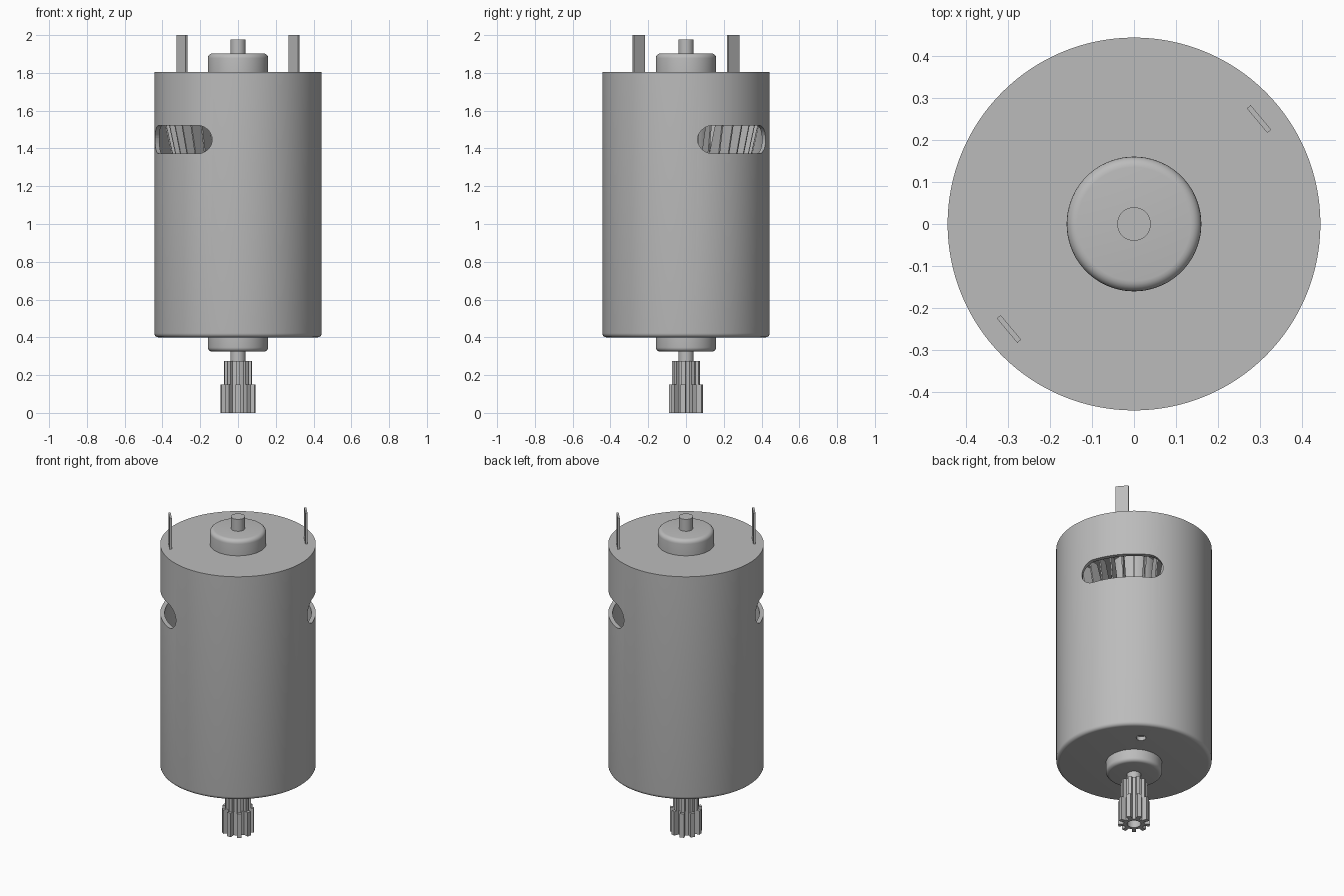
import bpy, bmesh, math
from mathutils import Matrix, Vector

if "Cube" in bpy.data.objects:
    bpy.data.objects.remove(bpy.data.objects["Cube"])

steel = bpy.data.materials.new("plain_grey_metal")
steel.diffuse_color = (0.5, 0.5, 0.5, 1)
steel.use_nodes = True
steel.node_tree.nodes["Principled BSDF"].inputs["Base Color"].default_value = steel.diffuse_color
AXIS = math.radians(40)          # direction shared by vents and terminals


def make(name, bm, smooth=True):
    bmesh.ops.recalc_face_normals(bm, faces=bm.faces[:])
    me = bpy.data.meshes.new(name)
    bm.to_mesh(me)
    bm.free()
    ob = bpy.data.objects.new(name, me)
    bpy.context.collection.objects.link(ob)
    me.materials.append(steel)
    if smooth:
        smooth_object(ob)
    return ob


def smooth_object(ob):
    bpy.ops.object.select_all(action='DESELECT')
    ob.select_set(True)
    bpy.context.view_layer.objects.active = ob
    bpy.ops.object.shade_smooth_by_angle(angle=math.radians(30))


def lathe(name, profile, steps=96, closed=False):
    """Spin (radius, z) points round the z axis."""
    bm = bmesh.new()
    vs = [bm.verts.new((r, 0, z)) for r, z in profile]
    es = [bm.edges.new(p) for p in zip(vs, vs[1:])]
    if closed:
        es.append(bm.edges.new((vs[-1], vs[0])))
    bmesh.ops.spin(bm, geom=vs + es, axis=(0, 0, 1), cent=(0, 0, 0),
                   angle=2 * math.pi, steps=steps)
    bmesh.ops.remove_doubles(bm, verts=bm.verts[:], dist=1e-5)
    return make(name, bm)


def prism(bm, points, vec):
    """Extrude a flat outline along a vector."""
    f = bm.faces.new([bm.verts.new(p) for p in points])
    new = bmesh.ops.extrude_face_region(bm, geom=[f], use_keep_orig=True)["geom"]
    bmesh.ops.translate(bm, vec=vec,
                        verts=[g for g in new if isinstance(g, bmesh.types.BMVert)])


def arc(r, z, rad, a0, a1, n=5):
    return [(r + rad * math.cos(math.radians(a0 + (a1 - a0) * i / n)),
             z + rad * math.sin(math.radians(a0 + (a1 - a0) * i / n))) for i in range(n + 1)]


def cut(target, cutter):
    m = target.modifiers.new("cut", 'BOOLEAN')
    m.operation, m.solver, m.object = 'DIFFERENCE', 'EXACT', cutter
    bpy.context.view_layer.objects.active = target
    bpy.ops.object.modifier_apply(modifier=m.name)
    bpy.data.objects.remove(cutter)


# Hollow can with a rounded lower rim
R, WALL = 0.443, 0.025
can = lathe("motor_can",
            [(0.03, 0.4)] + arc(R - 0.022, 0.422, 0.022, -90, 0) +
            [(R, 1.805), (0.03, 1.805), (0.03, 1.78), (R - WALL, 1.78),
             (R - WALL, 0.425), (0.03, 0.425)], 128, True)

# Long rounded vents through both sides
half, rad = 0.235, 0.075
turn = Matrix.Rotation(AXIS, 4, 'Z')
outline = [(math.copysign(half - rad, math.cos(a)) + rad * math.cos(a), rad * math.sin(a))
           for a in [math.pi * (i + 0.5) / 16 for i in range(32)]]
bm = bmesh.new()
prism(bm, [turn @ Vector((-0.6, u, 1.447 + w)) for u, w in outline],
      turn @ Vector((1.2, 0, 0)))
cut(can, make("vent_cutter", bm, False))

# Mounting screw holes in the lower face
bm = bmesh.new()
for a in (58, 238):
    c = Vector((0.29 * math.cos(math.radians(a)), 0.29 * math.sin(math.radians(a)), 0.41))
    bmesh.ops.create_cone(bm, cap_ends=True, segments=20, radius1=0.028, radius2=0.028,
                          depth=0.1, matrix=Matrix.Translation(c))
cut(can, make("screw_hole_cutter", bm, False))
smooth_object(can)

# Bearing housings and shaft
lathe("upper_bearing", [(0, 1.80), (0.16, 1.80)] + arc(0.135, 1.878, 0.025, 0, 90) + [(0, 1.903)])
lathe("lower_bearing", [(0, 0.41), (0.16, 0.41)] + arc(0.138, 0.347, 0.022, 0, -90) + [(0, 0.325)])
lathe("shaft", [(0, 0.06), (0.04, 0.06), (0.04, 1.978), (0, 1.978)], 40)

# Rotor core and commutator inside the can
lathe("rotor_core", [(0, 0.5), (0.34, 0.5), (0.34, 1.34), (0, 1.34)], 64)
lathe("commutator", [(0, 1.34), (0.13, 1.34), (0.13, 1.7), (0, 1.7)], 40)

# Fan of thin radial blades that flare outwards at the top
bm = bmesh.new()
for i in range(36):
    rot = Matrix.Rotation(2 * math.pi * i / 36, 4, 'Z')
    shape = [(0.24, 1.34), (0.345, 1.34), (0.395, 1.56), (0.33, 1.56)]
    prism(bm, [rot @ Vector((r, -0.004, z)) for r, z in shape], rot @ Vector((0, 0.008, 0)))
make("cooling_fan", bm, False)


# Pinion: two stacked toothed sections with a bore
def pinion(name, z0, z1, tip, root, bore=0.039, teeth=9):
    bm = bmesh.new()
    steps = [(-0.5, root), (-0.27, root), (-0.2, tip), (0.2, tip), (0.27, root)]
    ring = [(r, 2 * math.pi * (t + f) / teeth - math.pi / 2) for t in range(teeth) for f, r in steps]
    loops = [[bm.verts.new((r * math.cos(a), r * math.sin(a), z)) for r, a in pts]
             for pts, z in ((ring, z0), (ring, z1),
                            ([(bore, a) for _, a in ring], z1), ([(bore, a) for _, a in ring], z0))]
    n = len(ring)
    for k in range(4):
        a, b = loops[k], loops[(k + 1) % 4]
        for i in range(n):
            bm.faces.new((a[i], a[(i + 1) % n], b[(i + 1) % n], b[i]))
    make(name, bm)


pinion("pinion_wide", 0.0, 0.15, 0.092, 0.06)
pinion("pinion_narrow", 0.15, 0.275, 0.075, 0.058)

# Terminal blades on the top face
for side, name in ((1, "terminal_back"), (-1, "terminal_front")):
    bm = bmesh.new()
    bmesh.ops.create_cube(bm, size=1, matrix=turn @ Matrix.Translation((0.388 * side, 0, 1.89))
                          @ Matrix.Diagonal((0.012, 0.076, 0.22, 1)))
    make(name, bm, False)
